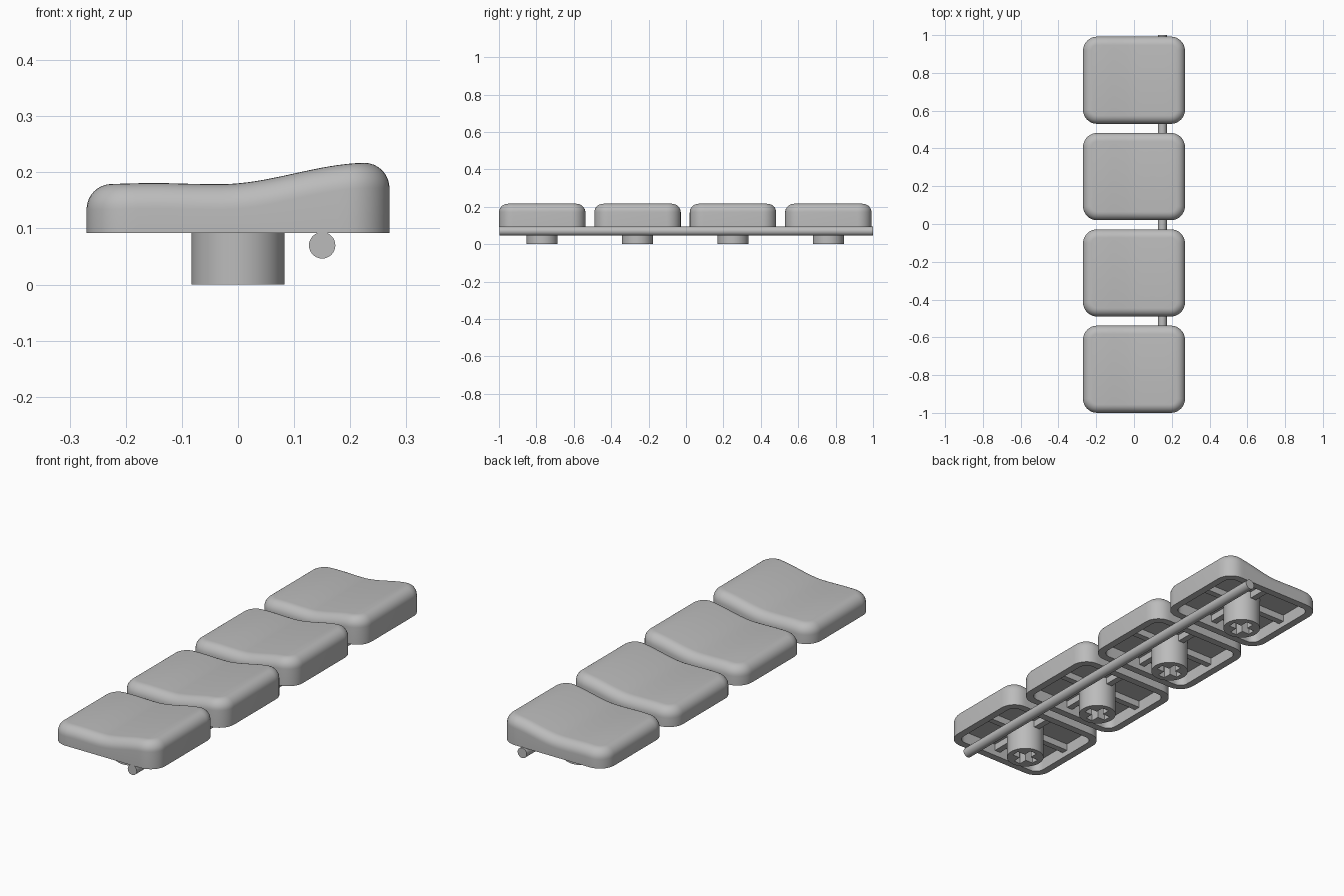
import bpy
import bmesh
from math import sin, cos, pi, exp, sqrt, radians
from mathutils import Matrix, Vector

HALF_X, HALF_Y = 0.27, 0.231      # key cap half sizes
RIM, CEILING = 0.092, 0.15        # underside rim and hollow ceiling heights
CORNER, FILLET, WALL = 0.075, 0.045, 0.035
PITCH = 0.51

cube = bpy.data.objects.get("Cube")
if cube:
    bpy.data.objects.remove(cube)

grey = bpy.data.materials.new("grey plastic")
grey.use_nodes = True
colour = (0.5, 0.5, 0.5, 1)
grey.diffuse_color = colour
grey.node_tree.nodes["Principled BSDF"].inputs["Base Color"].default_value = colour


def finish(bm, name):
    """Turn a bmesh into a shaded, coloured mesh."""
    bmesh.ops.recalc_face_normals(bm, faces=bm.faces)
    mesh = bpy.data.meshes.new(name)
    bm.to_mesh(mesh)
    bm.free()
    mesh.materials.append(grey)
    mesh.shade_smooth()
    mesh.set_sharp_from_angle(angle=radians(35))
    return mesh


def place(mesh, name, location=(0, 0, 0)):
    obj = bpy.data.objects.new(name, mesh)
    obj.location = location
    bpy.context.collection.objects.link(obj)
    return obj


def top_height(x):
    """Sculpted top: nearly flat on one side, rising to the other."""
    t = min(max((x + 0.03) / 0.26, 0), 1)
    return 0.179 + 0.002 * exp(-((x + 0.15) / 0.06) ** 2) + 0.038 * t * t * (3 - 2 * t)


def half_outline(inset):
    """Front half of a rounded rectangle, from -x to +x."""
    r = CORNER - inset
    cx, cy = HALF_X - CORNER, HALF_Y - CORNER
    arc = [(r * cos(a), r * sin(a)) for a in (1.5 * pi + i * pi / 16 for i in range(9))]
    right = [(cx + x, y - cy) for x, y in arc]
    left = [(-x, y) for x, y in reversed(right)]
    steps = 24
    middle = [(-cx + 2 * cx * i / steps, -cy - r) for i in range(1, steps)]
    return left + middle + right


def cap_mesh():
    bm = bmesh.new()

    def ring(inset, height):
        half = half_outline(inset)
        points = half + [(x, -y) for x, y in reversed(half)]
        return [bm.verts.new((x, y, height(x))) for x, y in points]

    def close(verts):
        # strips running front to back follow the curved profile
        for i in range(len(verts) // 2 - 1):
            bm.faces.new((verts[i], verts[i + 1], verts[-2 - i], verts[-1 - i]))

    rings = [ring(WALL, lambda x: CEILING), ring(WALL, lambda x: RIM), ring(0, lambda x: RIM)]
    for k in range(9):
        a = k * pi / 16
        inset, drop = FILLET * (1 - cos(a)), FILLET * (1 - sin(a))
        rings.append(ring(inset, lambda x: top_height(x) - drop))
    for low, high in zip(rings, rings[1:]):
        for i in range(len(low)):
            j = (i + 1) % len(low)
            bm.faces.new((low[i], low[j], high[j], high[i]))
    close(rings[0])
    close(rings[-1])
    return finish(bm, "key_cap")


def cylinder(radius, depth, matrix, segments):
    bm = bmesh.new()
    bmesh.ops.create_cone(bm, cap_ends=True, segments=segments, radius1=radius,
                          radius2=radius, depth=depth, matrix=matrix)
    return bm


def stem_mesh():
    """Round stem with a cross shaped socket cut into its foot."""
    top = CEILING + 0.005
    bm = cylinder(0.083, top, Matrix.Translation((0, 0, top / 2)), 48)
    stem = place(finish(bm, "stem_blank"), "stem_blank")
    arm, width = 0.058, 0.018
    quarter = [Vector((arm, -width)), Vector((arm, width)), Vector((width, width))]
    bm = bmesh.new()
    outline = [bm.verts.new((Matrix.Rotation(q * pi / 2, 2) @ p).to_3d() - Vector((0, 0, 0.02)))
               for q in range(4) for p in quarter]
    face = bm.faces.new(outline)
    extruded = bmesh.ops.extrude_face_region(bm, geom=[face])["geom"]
    bmesh.ops.translate(bm, vec=(0, 0, 0.13),
                        verts=[v for v in extruded if isinstance(v, bmesh.types.BMVert)])
    cutter = place(finish(bm, "socket_cutter"), "socket_cutter")
    cutter.hide_render = True
    cut = stem.modifiers.new("socket", "BOOLEAN")
    cut.operation, cut.solver, cut.object = "DIFFERENCE", "EXACT", cutter
    graph = bpy.context.evaluated_depsgraph_get()
    mesh = bpy.data.meshes.new_from_object(stem.evaluated_get(graph))
    for helper in (stem, cutter):
        bpy.data.objects.remove(helper)
    bm = bmesh.new()
    bm.from_mesh(mesh)
    return finish(bm, "stem")


def rib_mesh():
    """Stiffening ribs from the stem out to the four inner walls."""
    bm = bmesh.new()
    low, high, thick = 0.118, CEILING + 0.004, 0.03
    for axis, reach in ((0, HALF_X), (1, HALF_Y)):
        for side in (-1, 1):
            start, end = 0.075, reach - WALL + 0.005
            size, centre = [thick, thick, high - low], [0, 0, (low + high) / 2]
            size[axis], centre[axis] = end - start, side * (start + end) / 2
            bmesh.ops.create_cube(bm, size=1, matrix=Matrix.LocRotScale(
                Vector(centre), None, Vector(size)))
    return finish(bm, "ribs")


# four identical keys in a row
parts = {"key_cap": cap_mesh(), "stem": stem_mesh(), "ribs": rib_mesh()}
for key in range(4):
    y = (key - 1.5) * PITCH - 0.004
    for name, mesh in parts.items():
        place(mesh, f"{name}_{key + 1}", (0, y, 0))

# long rod running under all the keys
rod = cylinder(0.0235, 1.998, Matrix.Translation((0.15, 0.001, 0.07)) @ Matrix.Rotation(pi / 2, 4, "X"), 32)
place(finish(rod, "connecting_rod"), "connecting_rod")
